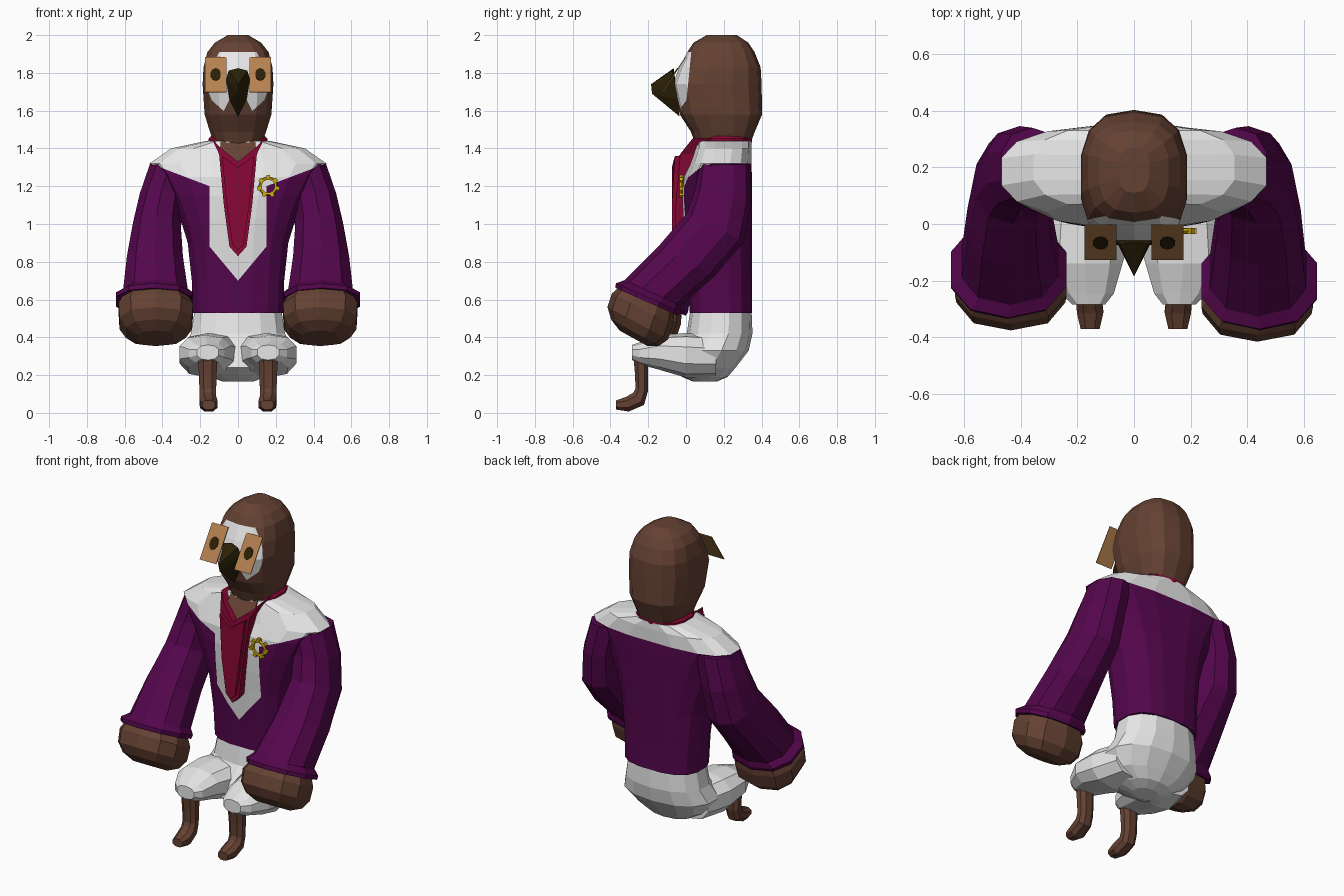
import bpy, bmesh, math
from mathutils import Vector, Matrix

if "Cube" in bpy.data.objects:
    bpy.data.objects.remove(bpy.data.objects["Cube"])

COLOURS = {
    "brown": (0.13, 0.054, 0.033), "white": (0.8, 0.8, 0.8), "purple": (0.09, 0.002, 0.074),
    "crimson": (0.25, 0.002, 0.035), "tan": (0.46, 0.22, 0.08), "dark_olive": (0.025, 0.015, 0.002),
    "gold": (0.65, 0.43, 0.005),
}
MATS = {}
for key, c in COLOURS.items():
    MATS[key] = bpy.data.materials.new(key)
    MATS[key].diffuse_color = (*c, 1)


def finish(name, bm, *mats, rule=None):
    bmesh.ops.recalc_face_normals(bm, faces=bm.faces)
    if rule:
        bm.normal_update()
        for f in bm.faces:
            f.material_index = rule(f.calc_center_median(), f.normal)
    me = bpy.data.meshes.new(name)
    bm.to_mesh(me)
    bm.free()
    for m in mats:
        me.materials.append(MATS[m])
    ob = bpy.data.objects.new(name, me)
    bpy.context.collection.objects.link(ob)
    return ob


def loft(stations, n=12, p=2.4):
    """Rings (x, y, z, half width, half depth, tilt in degrees) joined into a closed skin."""
    bm = bmesh.new()
    rings = []
    for x, y, z, rx, rv, a in stations:
        a = math.radians(a)
        ring = []
        for i in range(n):
            t = 2 * math.pi * (i + 0.5) / n
            c, s = math.cos(t), math.sin(t)
            u = math.copysign(abs(c) ** (2 / p), c) * rx
            v = math.copysign(abs(s) ** (2 / p), s) * rv
            ring.append(bm.verts.new((x + u, y + v * math.cos(a), z + v * math.sin(a))))
        rings.append(ring)
    for r0, r1 in zip(rings, rings[1:]):
        for i in range(n):
            j = (i + 1) % n
            bm.faces.new((r0[i], r0[j], r1[j], r1[i]))
    bm.faces.new(rings[0])
    bm.faces.new(rings[-1])
    return bm


def upright(rows):
    return [(0, cy, z, rx, ry, 0) for z, cy, rx, ry in rows]


def cut(bm, co, no):
    bmesh.ops.bisect_plane(bm, geom=bm.verts[:] + bm.edges[:] + bm.faces[:], plane_co=co, plane_no=no)


def prism(name, outline, y0, y1, mat):
    """Mirrored x-z outline extruded along y, leaning back above the chest."""
    pts = outline + [(-x, z) for x, z in reversed(outline) if x > 0]
    bm = bmesh.new()
    f = bm.faces.new([bm.verts.new((x, y0, z)) for x, z in pts])
    ext = bmesh.ops.extrude_face_region(bm, geom=[f])
    vs = [g for g in ext["geom"] if isinstance(g, bmesh.types.BMVert)]
    bmesh.ops.translate(bm, verts=vs, vec=(0, y1 - y0, 0))
    for v in bm.verts:
        v.co.y += max(0, v.co.z - 1.34) * .8
    return finish(name, bm, mat)


# Head with white face mask
head = loft(upright([(1.40, .195, .12, .135), (1.49, .195, .152, .17), (1.58, .185, .18, .218),
                     (1.74, .165, .191, .235), (1.83, .18, .186, .215), (1.91, .185, .165, .178),
                     (1.96, .185, .125, .145), (2.0, .19, .055, .08)]), 14, 2.7)
cut(head, (0, .012, 1.75), (0, 1, -.1))
for s in (-1, 1):
    cut(head, (s * .10, 0, 1.62), (-.9 * s, 0, 1))
    cut(head, (s * .04, 0, 1.67), (s, 0, .5))


def mask_rule(c, n):
    x = abs(c.x)
    return int(c.y < .012 + .1 * (c.z - 1.75) and c.z < 1.91 and c.z > 1.62 + .9 * (x - .10)
               and (c.z > 1.67 or x > .04 - .5 * (c.z - 1.67)))


finish("head", head, "brown", "white", rule=mask_rule)

# Beak
bm = bmesh.new()
for co in [(0, -.065, 1.825), (0, -.035, 1.57), (0, -.185, 1.74), (0, -.18, 1.69)] + [
        (s * x, y, z) for s in (-1, 1) for x, y, z in
        ((.05, -.072, 1.812), (.063, -.06, 1.76), (.045, -.045, 1.66))]:
    bm.verts.new(co)
bmesh.ops.convex_hull(bm, input=bm.verts)
finish("beak", bm, "dark_olive")

# Sloped eye plates with dark pupils
for s, side in ((-1, "left"), (1, "right")):
    frame = Matrix.Translation((s * .118, -.064, 1.79)) @ Matrix.Rotation(-math.atan2(.12, .18), 4, 'X')
    bm = bmesh.new()
    bmesh.ops.create_cube(bm, size=1, matrix=frame @ Matrix.Diagonal((.112, .005, .22, 1)))
    finish("eye_plate_" + side, bm, "tan")
    bm = bmesh.new()
    bmesh.ops.create_cone(bm, cap_ends=True, segments=10, radius1=.028, radius2=.028, depth=.005,
                          matrix=frame @ Matrix.Translation((0, -.003, 0)) @ Matrix.Diagonal((1, 1, 1.4, 1))
                          @ Matrix.Rotation(math.pi / 2, 4, 'X'))
    finish("pupil_" + side, bm, "dark_olive")

# Shirt body, cut along the lapel and yoke lines
torso = loft(upright([(.53, .185, .242, .168), (.70, .18, .248, .172), (.90, .172, .27, .18),
                      (1.03, .167, .31, .185), (1.15, .165, .36, .187), (1.25, .17, .42, .182),
                      (1.32, .185, .475, .163), (1.40, .2, .36, .15), (1.44, .2, .17, .148)]), 16, 2.7)
for s in (-1, 1):
    cut(torso, (s * .15, 0, 0), (1, 0, 0))
    cut(torso, (0, 0, .70), (-1.2 * s, 0, 1))
    cut(torso, (s * .15, 0, 1.2), (-.38 * s, 0, 1))


def shirt_rule(c, n):
    x = abs(c.x)
    if c.z > 1.32:
        return 1
    if c.y > .17:
        return 0
    return int((x < .15 and c.z > .70 + 1.2 * x) or c.z > 1.2 + .38 * (x - .15) and x > .15)


finish("shirt", torso, "purple", "white", rule=shirt_rule)

# Collar dipping at the front, throat and cravat
collar = loft(upright([(1.43, .198, .158, .15), (1.452, .198, .16, .152), (1.465, .198, .145, .145)]), 14, 2.4)
for v in collar.verts:
    v.co.z -= max(0, .12 - v.co.y) * .6
finish("collar", collar, "crimson")
prism("throat", [(0, 1.31), (.095, 1.40), (.09, 1.45)], -.02, .08, "brown")
prism("cravat", [(0, .83), (.045, .88), (.075, 1.1), (.1, 1.37), (.14, 1.455), (.095, 1.405), (0, 1.33)],
      -.055, .05, "crimson")
prism("cravat_front", [(0, .86), (.03, .89), (.06, 1.1), (.085, 1.36), (0, 1.30)], -.075, -.05, "crimson")

# Toothed badge ring on the chest
bpy.ops.mesh.primitive_torus_add(major_radius=.042, minor_radius=.009, major_segments=14, minor_segments=5,
                                 location=(.16, -.025, 1.2), rotation=(math.pi / 2, 0, 0))
badge = bpy.context.object
badge.name = "badge_ring"
badge.data.materials.append(MATS["gold"])
bm = bmesh.new()
for i in range(7):
    a = 2 * math.pi * i / 7 + math.pi / 2
    bmesh.ops.create_cube(bm, size=.02, matrix=Matrix.Translation(
        (.16 + .05 * math.cos(a), -.025, 1.2 + .05 * math.sin(a))) @ Matrix.Rotation(-a, 4, 'Y'))
finish("badge_teeth", bm, "gold")

# Trouser seat
finish("trouser_seat", loft(upright([(.545, .185, .234, .162), (.42, .178, .255, .174), (.33, .135, .292, .197),
                                     (.24, .085, .24, .178), (.19, .10, .15, .12), (.165, .10, .08, .06)]),
                            14, 2.3), "white")

# Limbs on both sides; the right hand sits slightly further forward
for s, side in ((-1, "left"), (1, "right")):
    def limb(name, rows, mat, n, p, dy=0):
        rows = [(s * x, y + (dy if z < .7 else 0), z, rx, rv, a) for x, y, z, rx, rv, a in rows]
        finish(name + "_" + side, loft(rows, n, p), mat)

    limb("sleeve", [(.36, .205, 1.315, .112, .135, 0), (.405, .197, 1.15, .12, .152, -12),
                    (.43, .155, .98, .132, .17, -25), (.44, -.0, .80, .155, .168, -28),
                    (.437, -.155, .635, .178, .165, -24), (.443, -.18, .61, .213, .187, -24),
                    (.446, -.188, .588, .208, .182, -24)], "purple", 10, 2.3, -.02 * s)
    limb("hand", [(.44, -.175, .62, .165, .15, -26), (.435, -.21, .55, .205, .182, -27),
                  (.435, -.235, .475, .2, .182, -28), (.435, -.25, .425, .165, .145, -29),
                  (.435, -.258, .395, .10, .085, -29)],
         "brown", 10, 2.5, -.02 * s)
    # Thighs reach forward out of the seat and meet in the middle
    limb("thigh", [(.12, .16, .30, .15, .11, 90), (.155, .0, .305, .16, .118, 90),
                   (.175, -.14, .32, .14, .092, 90), (.165, -.245, .315, .098, .058, 90),
                   (.16, -.285, .32, .06, .04, 90)], "white", 10, 2.4)
    limb("foot", [(.16, -.24, .32, .055, .043, 0), (.16, -.235, .2, .05, .037, 0),
                  (.16, -.235, .12, .047, .036, -15), (.16, -.25, .075, .047, .046, -50),
                  (.155, -.31, .046, .05, .042, -80), (.155, -.37, .042, .036, .026, -90)],
         "brown", 8, 2.4)

for m in bpy.data.materials:
    if m.users and not m.is_grease_pencil:
        m.use_nodes = True
        m.node_tree.nodes["Principled BSDF"].inputs["Base Color"].default_value = m.diffuse_color
